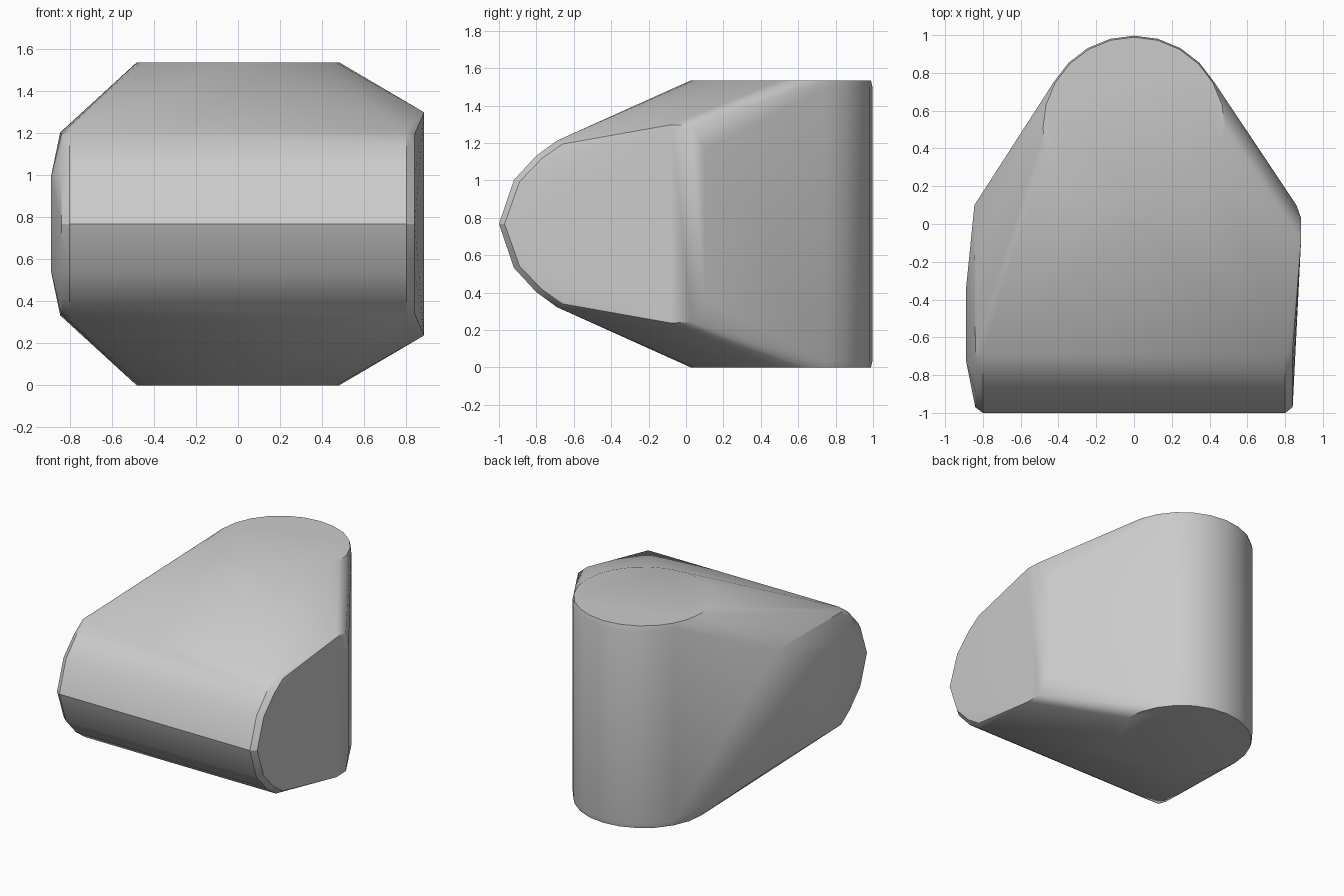
import bpy
import bmesh
from math import sin, cos, pi, radians

cube = bpy.data.objects.get("Cube")
if cube:
    bpy.data.objects.remove(cube, do_unlink=True)

MID = 0.767      # half height, the plane of symmetry
RADIUS = 0.49


def mirrored(x, y, rise):
    """A point above the middle plane and its twin below."""
    return [(x, y, MID + rise), (x, y, MID - rise)]


points = []

# Upright round post at the back, with a tiny bevel on both rims
for i in range(24):
    a = 2 * pi * i / 24
    for r, rise in ((RADIUS - 0.008, MID), (RADIUS, MID - 0.035)):
        points += mirrored(r * cos(a), 0.507 + r * sin(a), rise)

# Lying round nose at the front, with slightly chamfered ends
nose = [(-1.0, 0.0), (-0.92, 0.235), (-0.80, 0.365), (-0.69, 0.445)]
for y, rise in nose:
    for side in (-1, 1):
        points += mirrored(side * 0.80, y, rise)
        points += mirrored(side * 0.84, y + 0.03, rise * 0.96)

# Right end: shallow bulge and a crisp back corner
for y, rise in ((-0.35, 0.22), (-0.72, 0.22)):
    points += mirrored(-0.89, y, rise)
points += mirrored(-0.845, 0.10, 0.435)

# Left end: taller, with a softened back corner
for x, y, rise in ((0.885, -0.08, 0.53), (0.885, 0.03, 0.525), (0.86, 0.10, 0.40)):
    points += mirrored(x, y, rise)

# Wrap everything in one convex skin
bm = bmesh.new()
for p in points:
    bm.verts.new(p)
bmesh.ops.remove_doubles(bm, verts=bm.verts, dist=0.0005)
bmesh.ops.convex_hull(bm, input=bm.verts)
loose = [v for v in bm.verts if not v.link_faces]
bmesh.ops.delete(bm, geom=loose, context='VERTS')
bmesh.ops.dissolve_limit(bm, angle_limit=radians(1), verts=bm.verts, edges=bm.edges)
bmesh.ops.recalc_face_normals(bm, faces=bm.faces)

mesh = bpy.data.meshes.new("rounded_body")
bm.to_mesh(mesh)
bm.free()
body = bpy.data.objects.new("rounded_body", mesh)
bpy.context.collection.objects.link(body)

# Plain grey
grey = bpy.data.materials.new("plain_grey")
grey.use_nodes = True
colour = (0.6, 0.6, 0.6, 1)
grey.diffuse_color = colour
grey.node_tree.nodes["Principled BSDF"].inputs["Base Color"].default_value = colour
mesh.materials.append(grey)

# Smooth the rounded sides, keep hard edges
bpy.ops.object.select_all(action='DESELECT')
body.select_set(True)
bpy.context.view_layer.objects.active = body
bpy.ops.object.shade_smooth_by_angle(angle=radians(30))
